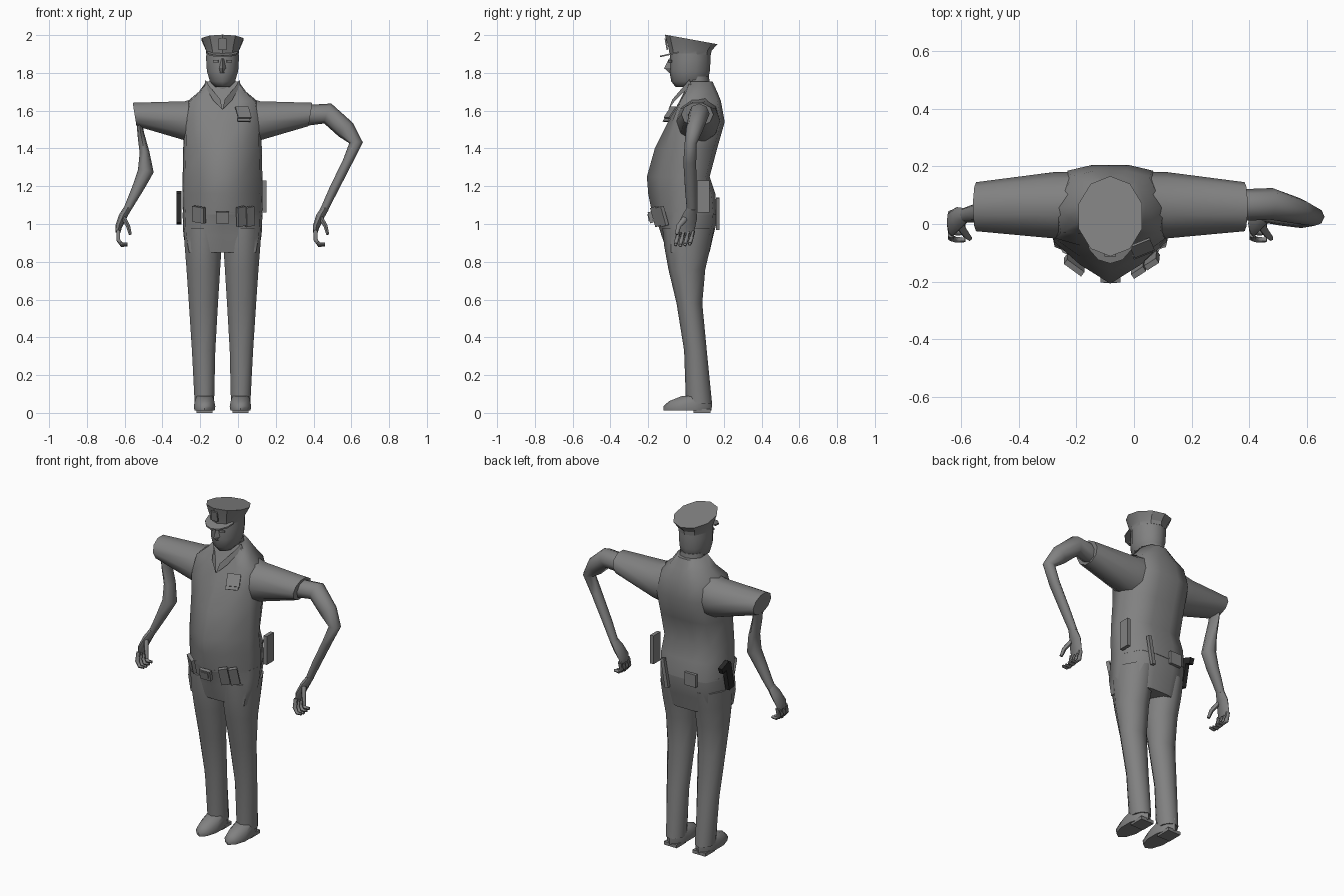
import bpy, bmesh, math
from mathutils import Vector, Matrix

if "Cube" in bpy.data.objects:
    bpy.data.objects.remove(bpy.data.objects["Cube"])

CX = -0.082  # body centre line


def material(name, value):
    m = bpy.data.materials.new(name)
    m.diffuse_color = (value, value, value, 1)
    m.use_nodes = True
    m.node_tree.nodes["Principled BSDF"].inputs["Base Color"].default_value = m.diffuse_color
    return m


GREY = material("uniform grey", 0.22)
BLACK = material("holster black", 0.02)


def finish(name, bm, mat=GREY, angle=40):
    bmesh.ops.recalc_face_normals(bm, faces=bm.faces)
    me = bpy.data.meshes.new(name)
    bm.to_mesh(me)
    bm.free()
    me.materials.append(mat)
    ob = bpy.data.objects.new(name, me)
    bpy.context.collection.objects.link(ob)
    bpy.ops.object.select_all(action='DESELECT')
    ob.select_set(True)
    bpy.context.view_layer.objects.active = ob
    bpy.ops.object.shade_smooth_by_angle(angle=math.radians(angle))
    return ob


def loft(name, rings, mat=GREY, angle=40):
    """Skin a list of equal-length point rings and cap both ends."""
    bm = bmesh.new()
    vs = [[bm.verts.new(p) for p in r] for r in rings]
    n = len(vs[0])
    for a, b in zip(vs, vs[1:]):
        for i in range(n):
            j = (i + 1) % n
            bm.faces.new((a[i], a[j], b[j], b[i]))
    bm.faces.new(vs[0])
    bm.faces.new(vs[-1])
    return finish(name, bm, mat, angle)


def oval(cx, y0, y1, z, rx, n=10, tilt=0.0):
    """Horizontal ring between y0 and y1; tilt drops the back."""
    cy, ry = (y0 + y1) / 2, (y1 - y0) / 2
    out = []
    for i in range(n):
        a = math.tau * i / n
        s, c = math.sin(a), math.cos(a)
        out.append((cx + rx * s, cy - ry * c, z + tilt * (1 + c) / 2))
    return out


def limb(name, path, n=8, mat=GREY):
    """Tube through (x, y, z, radius in y, radius across)."""
    pts = [Vector(p[:3]) for p in path]
    rings = []
    for i, p in enumerate(path):
        t = (pts[min(i + 1, len(pts) - 1)] - pts[max(i - 1, 0)]).normalized()
        u = Vector((0, 1, 0))
        u = (u - t * u.dot(t)).normalized()
        v = t.cross(u)
        rings.append([pts[i] + u * p[3] * math.cos(math.tau * k / n)
                      + v * p[4] * math.sin(math.tau * k / n) for k in range(n)])
    return loft(name, rings, mat, 60)


def box(name, loc, size, rot=(0, 0, 0), mat=GREY):
    bm = bmesh.new()
    bmesh.ops.create_cube(bm, size=1)
    r = [Matrix.Rotation(math.radians(a), 4, ax) for a, ax in zip(rot, "XYZ")]
    m = Matrix.Translation(loc) @ r[2] @ r[1] @ r[0] @ Matrix.Diagonal((*size, 1))
    bmesh.ops.transform(bm, matrix=m, verts=bm.verts)
    return finish(name, bm, mat, 20)


# Torso: keeled belly in front, rounded back
def torso_ring(z, w, yf, ys, yb):
    half = [(0, yf), (.5 * w, yf + .45 * (ys - yf)), (.93 * w, ys),
            (w, ys * .6 + yb * .4), (.72 * w, yb - .02), (.3 * w, yb), (0, yb)]
    ring = half + [(-x, y) for x, y in half[-2:0:-1]]
    return [(CX + x, y, z) for x, y in ring]


def torso(name, rows):
    loft(name, [torso_ring(*r) for r in rows], angle=60)


torso("hips", [(.85, .19, -.10, -.08, .125), (.94, .207, -.13, -.08, .145),
               (1.0, .21, -.15, -.07, .16), (1.06, .211, -.18, -.06, .163)])
torso("shirt", [(1.05, .21, -.178, -.06, .165), (1.16, .212, -.2, -.06, .155),
                (1.25, .211, -.207, -.06, .125), (1.4, .208, -.165, -.05, .165),
                (1.54, .205, -.095, -.05, .205), (1.65, .185, -.035, -.03, .185),
                (1.7, .125, -.01, -.0, .165), (1.755, .085, .01, .02, .14)])

# Sleeves: (offset at top, offset at bottom, z low, z high, y front, y back)
SLEEVE = [(.08, .08, 1.42, 1.69, -.04, .18), (.2, .19, 1.435, 1.655, -.05, .18),
          (.476, .455, 1.515, 1.645, -.025, .145)]
for side, label in ((-1, "left"), (1, "right")):
    rings = []
    for xt, xb, z0, z1, y0, y1 in SLEEVE:
        ring = []
        for k in range(10):
            a = math.tau * k / 10
            h = (1 + math.sin(a)) / 2
            ring.append((CX + side * (xb + (xt - xb) * h),
                         (y0 + y1) / 2 + (y1 - y0) / 2 * math.cos(a), z0 + (z1 - z0) * h))
        rings.append(ring)
    loft(label + "_sleeve", rings, angle=60)

    # Trouser legs: z, inner offset, outer offset, y front, y back
    rows = [(.05, .042, .15, .0, .138), (.33, .035, .165, -.01, .11),
            (.58, .02, .182, -.05, .086), (.76, .008, .195, -.093, .102),
            (.88, .0, .205, -.115, .13), (.98, .0, .208, -.125, .15)]
    loft(label + "_trouser_leg",
         [oval(CX + side * (i + o) / 2, f, b, z, (o - i) / 2) for z, i, o, f, b in rows],
         angle=60)

    # Shoe: domed toe rising to the ankle, with heel
    sx = CX + side * .095
    loft(label + "_shoe", [oval(sx, -.118, .135, .012, .056), oval(sx, -.12, .137, .035, .06),
                           oval(sx, -.09, .136, .062, .054), oval(sx, -.02, .134, .09, .045)],
         angle=60)
    box(label + "_heel", (sx, .085, .01), (.085, .09, .02))

    # Collar flap
    bm = bmesh.new()
    pts = [(.0, -.082, 1.605), (.012, -.06, 1.66), (.07, .0, 1.73), (.09, .03, 1.765),
           (.095, .04, 1.735), (.05, -.045, 1.655)]
    bm.faces.new([bm.verts.new((CX + side * x, y - .012, z)) for x, y, z in pts])
    finish(label + "_collar", bm)

    # Brow and eye
    box(label + "_eye", (CX + side * .035, -.083, 1.862), (.028, .008, .012), (0, 0, side * 25))

# Arms
limb("right_arm", [(.36, .065, 1.575, .055, .055), (.475, .07, 1.585, .055, .056),
                   (.57, .045, 1.50, .045, .052), (.625, .025, 1.43, .032, .036),
                   (.58, .02, 1.33, .034, .026), (.505, .025, 1.18, .03, .024),
                   (.455, .03, 1.075, .026, .02)])
limb("left_arm", [(-.525, .06, 1.56, .045, .012), (-.515, .06, 1.48, .045, .018),
                  (-.495, .06, 1.38, .042, .026), (-.488, .05, 1.28, .04, .042),
                  (-.525, .04, 1.2, .036, .032), (-.565, .035, 1.12, .03, .024),
                  (-.588, .03, 1.075, .026, .02)])

# Hands share one pose: fingers hook toward +x
for dx, label in ((0, "left"), (1.045, "right")):
    limb(label + "_palm", [(-.583 + dx, .03, 1.085, .025, .02), (-.61 + dx, .02, 1.04, .04, .022),
                           (-.632 + dx, .002, .985, .046, .018), (-.636 + dx, 0, .955, .042, .013)])
    for k in range(4):
        y = -.037 + k * .025
        d = .004 * abs(k - 1)
        limb(f"{label}_finger_{k + 1}",
             [(-.634 + dx, y, .965, .011, .012), (-.634 + dx, y - .012, .915, .011, .012),
              (-.615 + dx, y - .018, .886 + d, .010, .010),
              (-.585 + dx, y - .018, .888 + d, .008, .008)], 6)
    limb(label + "_thumb", [(-.605 + dx, -.005, 1.03, .016, .014), (-.582 + dx, -.038, .99, .013, .012),
                            (-.57 + dx, -.05, .945, .009, .009)], 6)

# Head with jaw, neck and nose
loft("neck", [oval(CX, .0, .13, 1.68, .08), oval(CX, -.015, .122, 1.78, .07)], angle=60)
loft("head", [oval(CX, -.055, .08, 1.725, .04), oval(CX, -.078, .115, 1.755, .07),
              oval(CX, -.088, .126, 1.81, .087), oval(CX, -.086, .13, 1.87, .091),
              oval(CX, -.085, .13, 1.915, .09)], angle=60)
nose = [[(CX - w, -.08, z), (CX, y, z), (CX + w, -.08, z)]
        for z, w, y in ((1.80, .014, -.088), (1.825, .018, -.116), (1.875, .009, -.09))]
loft("nose", nose, angle=30)

# Peaked cap, highest at the front
loft("cap", [oval(CX, -.088, .132, 1.895, .09, 10, .01), oval(CX, -.09, .135, 1.92, .093, 10, .01)][:1]
     + [r for r in ([(x, y, z + .05 * (1 - (y + .11) / .275) * f) for x, y, z in oval(CX, a, b, z, rx)]
        for a, b, z, rx, f in ((-.092, .135, 1.915, .093, .3), (-.112, .166, 1.952, .116, 1)))],
     angle=30)
rim = [(math.sin(a), math.cos(a)) for a in [math.radians(-90 + 30 * k) for k in range(7)]]
outer = [(CX + .085 * s, -.04 - .097 * c, 1.905 - .022 * c) for s, c in rim]
loft("cap_brim", [outer, [(x, y, z + .008) for x, y, z in outer]], angle=30)
box("cap_badge", (CX, -.104, 1.952), (.04, .008, .06), (10, 0, 0))

# Chest badge and pocket flap
box("chest_badge", (.028, -.083, 1.59), (.075, .008, .07), (-35, 0, 22))
box("pocket_flap", (.03, -.102, 1.55), (.072, .008, .02), (-35, 0, 22))

# Belt gear
box("belt_buckle", (CX, -.187, 1.035), (.07, .02, .06), (12, 0, 0))
box("buckle_plate", (CX, -.198, 1.035), (.046, .006, .036), (12, 0, 0))
box("left_front_pouch", (-.207, -.142, 1.05), (.075, .02, .085), (12, 8, -36))
for k in range(2):
    box(f"right_front_pouch_{k + 1}", (.017 + k * .045, -.155 + k * .029, 1.04),
        (.05, .02, .105), (12, -10, 33))
box("back_pouch", (-.15, .168, 1.06), (.075, .018, .075))
box("baton", (.02, .168, 1.055), (.022, .02, .17), (0, 10, 0))
box("radio", (.139, .092, 1.145), (.022, .066, .17))

# Holstered sidearm on the hip
box("holster", (-.312, .045, 1.08), (.026, .05, .16), (-12, 0, 0), BLACK)
box("sidearm_grip", (-.312, .085, 1.145), (.026, .07, .035), (-20, 0, 0), BLACK)
